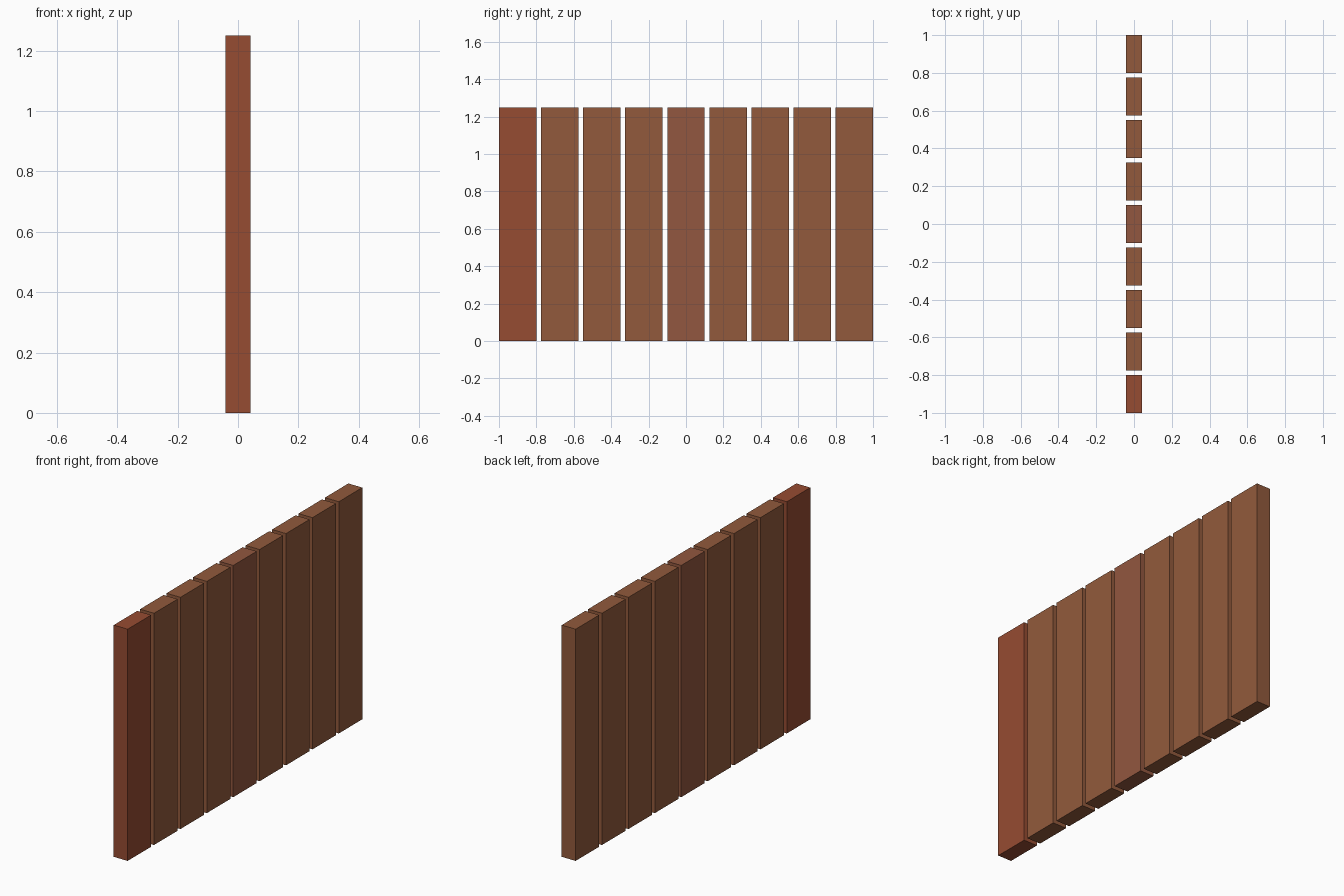
import bpy

if "Cube" in bpy.data.objects:
    bpy.data.objects.remove(bpy.data.objects["Cube"])

COUNT, WIDTH, PITCH = 9, 0.2, 0.225
THICK, HEIGHT = 0.083, 1.25


def material(name, color):
    mat = bpy.data.materials.new(name)
    mat.diffuse_color = (*color, 1)
    mat.use_nodes = True
    mat.node_tree.nodes["Principled BSDF"].inputs["Base Color"].default_value = mat.diffuse_color
    return mat


red_wood = material("red_wood", (0.305, 0.072, 0.032))
brown_wood = material("brown_wood", (0.287, 0.102, 0.045))
warm_wood = material("warm_wood", (0.287, 0.096, 0.050))

# Row of upright planks with narrow gaps; the front one is redder
for i in range(COUNT):
    y = (i - (COUNT - 1) / 2) * PITCH
    bpy.ops.mesh.primitive_cube_add(size=1, location=(0, y, HEIGHT / 2))
    plank = bpy.context.object
    plank.name = f"plank_{i + 1}"
    plank.scale = (THICK, WIDTH, HEIGHT)
    bpy.ops.object.transform_apply(location=False, rotation=False, scale=True)
    mat = red_wood if i == 0 else warm_wood if i == 4 else brown_wood
    plank.data.materials.append(mat)
